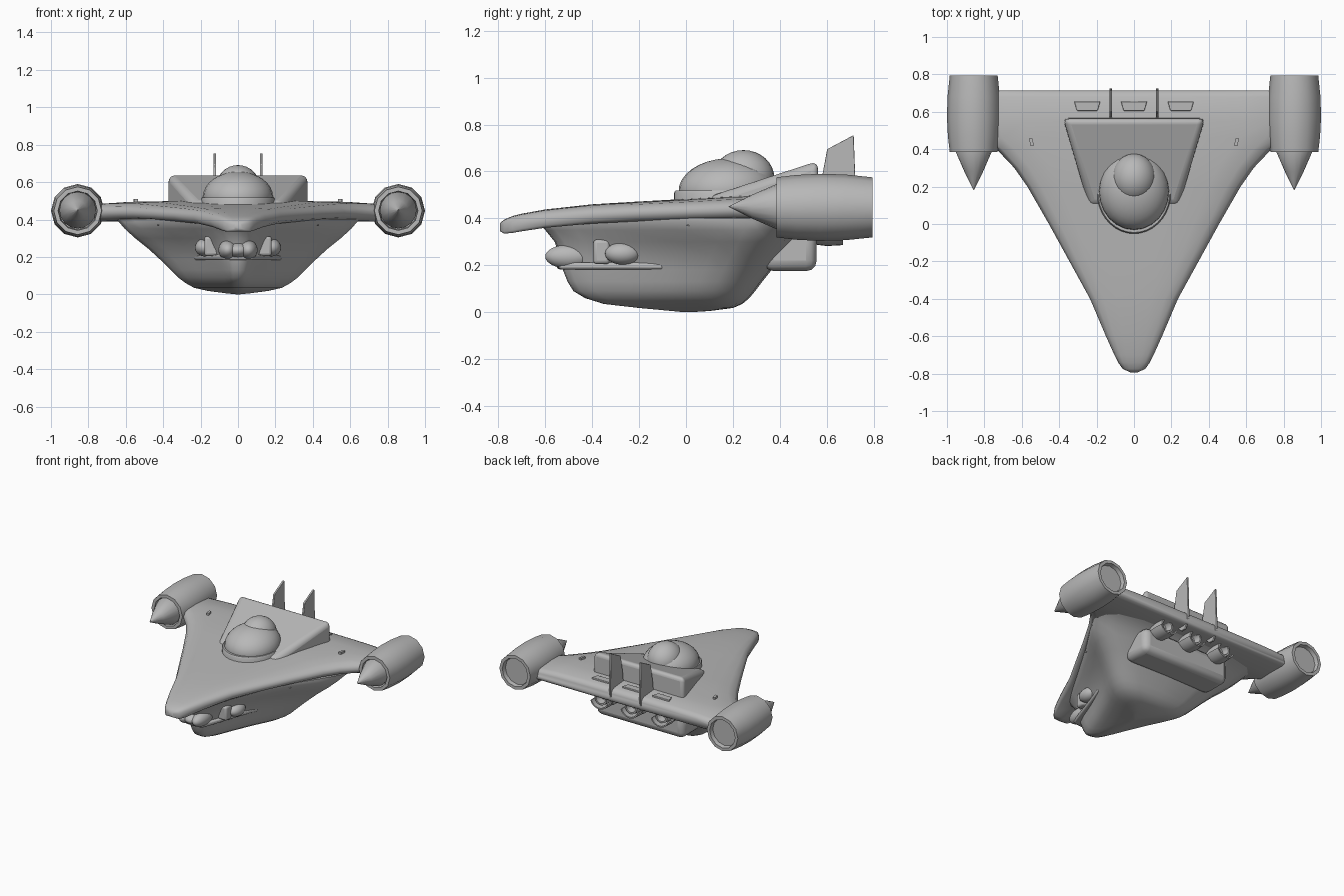
import bpy, bmesh, math
from mathutils import Matrix

if "Cube" in bpy.data.objects:
    bpy.data.objects.remove(bpy.data.objects["Cube"])

grey = bpy.data.materials.new("hull grey")
grey.diffuse_color = (0.48, 0.48, 0.48, 1)
grey.use_nodes = True
grey.node_tree.nodes["Principled BSDF"].inputs["Base Color"].default_value = grey.diffuse_color


def finish(name, bm, angle=35, bevel=0, segments=3):
    bmesh.ops.remove_doubles(bm, verts=bm.verts, dist=1e-5)
    bmesh.ops.recalc_face_normals(bm, faces=bm.faces)
    me = bpy.data.meshes.new(name)
    bm.to_mesh(me)
    bm.free()
    ob = bpy.data.objects.new(name, me)
    bpy.context.collection.objects.link(ob)
    me.materials.append(grey)
    if bevel:
        m = ob.modifiers.new("bevel", 'BEVEL')
        m.width, m.segments = bevel, segments
    bpy.ops.object.select_all(action='DESELECT')
    ob.select_set(True)
    bpy.context.view_layer.objects.active = ob
    bpy.ops.object.shade_smooth_by_angle(angle=math.radians(angle))
    return ob


def loft(name, rings, angle=35, caps=True):
    """Skin a list of equally long closed rings."""
    bm = bmesh.new()
    vs = [[bm.verts.new(p) for p in r] for r in rings]
    n = len(vs[0])
    for a, b in zip(vs, vs[1:]):
        for i in range(n):
            j = (i + 1) % n
            bm.faces.new((a[i], a[j], b[j], b[i]))
    if caps:
        bm.faces.new(vs[0])
        bm.faces.new(vs[-1])
    return finish(name, bm, angle)


def mirrored(half):
    """Close a half outline, whose end points lie on the centre line."""
    return half + [(-x, y) for x, y in half[-2:0:-1]]


def lathe(name, profile, x, z, sides, angle=35):
    """Turn (radius, y) points about an axis along y."""
    rings = [[(x + r * math.cos(2 * math.pi * i / sides), y,
               z + r * math.sin(2 * math.pi * i / sides)) for i in range(sides)]
             for r, y in profile]
    return loft(name, rings, angle, False)


def solid(name, a, b, bevel=0, segments=3):
    """Join two matching outlines into a closed block."""
    bm = bmesh.new()
    a, b = [[bm.verts.new(p) for p in q] for q in (a, b)]
    bm.faces.new(a)
    bm.faces.new(b)
    for i in range(len(a)):
        j = (i + 1) % len(a)
        bm.faces.new((a[i], a[j], b[j], b[i]))
    return finish(name, bm, 35, bevel, segments)


def prism(name, outline, axis, lo, hi, bevel=0):
    """Extrude a 2D outline along x (outline is y, z) or z (outline is x, y)."""
    put = (lambda p, h: (h, *p)) if axis == 'x' else (lambda p, h: (*p, h))
    return solid(name, [put(p, lo) for p in outline], [put(p, hi) for p in outline], bevel)


def ball(name, centre, radii, rot=0):
    bm = bmesh.new()
    bmesh.ops.create_uvsphere(bm, u_segments=24, v_segments=16, radius=1)
    bm.transform(Matrix.Translation(centre) @ Matrix.Rotation(rot, 4, 'X')
                 @ Matrix.Diagonal((*radii, 1)))
    return finish(name, bm)


def box(name, lo, hi, bevel=0):
    o = [(lo[0], lo[1]), (hi[0], lo[1]), (hi[0], hi[1]), (lo[0], hi[1])]
    return prism(name, o, 'z', lo[2], hi[2], bevel)


# Delta deck: cross-sections along y as (y, half width, top, bottom)
stations = [(-.793, .02, .38, .345), (-.775, .06, .395, .335), (-.74, .085, .41, .338),
            (-.70, .105, .42, .345), (-.6, .15, .438, .36), (-.4, .235, .46, .378),
            (-.2, .345, .472, .388), (0, .455, .483, .392), (.2, .57, .495, .395),
            (.3, .64, .50, .395), (.4, .735, .50, .393), (.46, .81, .50, .39),
            (.55, .83, .50, .39), (.68, .83, .488, .39), (.705, .83, .475, .395),
            (.715, .83, .455, .405)]
section = mirrored([(0, 1), (.4, .99), (.7, .95), (.87, .86), (.96, .7), (1, .45),
                    (.97, .15), (.9, 0), (0, 0)])
loft("deck", [[(u * w, y, b + v * (t - b)) for u, v in section]
              for y, w, t, b in stations], 70)

# Belly hull: stacked rounded triangles as (z, front y, back y, half width)
levels = [(.402, -.63, .60, .655), (.385, -.635, .56, .635), (.35, -.60, .50, .605),
          (.30, -.56, .46, .55), (.24, -.54, .41, .475), (.18, -.525, .365, .41),
          (.13, -.505, .325, .36), (.09, -.48, .295, .32), (.06, -.43, .27, .28),
          (.035, -.35, .24, .235), (.018, -.2, .2, .16), (.005, -.06, .1, .06),
          (.0, -.01, .02, .01)]
outline = mirrored([(0, 0), (.08, .006), (.15, .04), (.24, .12), (.4, .28), (.65, .51),
                    (.86, .68), (.96, .77), (1, .83), (.98, .9), (.88, .955),
                    (.6, .99), (0, 1)])


def waist(t, z):
    """Pinch the flanks ahead of the widest point, most at middle height."""
    k = max(0, 1 - abs(z - .22) / .17)
    return 1 - .14 * k * math.sin(math.pi * min(1, t / .8))


loft("belly_hull", [[(u * w * waist(t, z), f + t * (b - f), z) for u, t in outline]
                    for z, f, b, w in levels], 50)

# Mouth: shelf and lobed snout
prism("mouth_shelf", mirrored([(0, -.55), (.08, -.54), (.12, -.43), (.18, -.25),
                               (.235, -.1), (.18, -.08), (0, -.08)]), 'z', .183, .212, .01)
ball("snout", (0, -.49, .235), (.07, .105, .045))

# Cabin wedge: rising block with rounded edges
solid("cabin_block",
      [(-.245, .09, .43), (.245, .09, .43), (.382, .568, .43), (-.382, .568, .43)],
      [(-.235, .1, .494), (.235, .1, .494), (.378, .562, .644), (-.378, .562, .644)], .05, 4)

# Cockpit: oval collar, canopy and upper bubble
loft("canopy_collar", [[(r * .198 * math.cos(k * math.pi / 18),
                         .17 + r * .222 * math.sin(k * math.pi / 18), z)
                        for k in range(36)]
                       for r, z in ((1, .45), (1, .508), (.97, .518), (.9, .518))])
ball("canopy", (0, .175, .522), (.187, .207, .134), .05)
ball("canopy_bubble", (0, .245, .572), (.118, .132, .119))

# Rear undercarriage box and three engines with scoops and roof vents
box("rear_box", (-.365, .33, .175), (.365, .557, .36), .045)
arc = [math.radians(200 + 14 * i) for i in range(11)]
for x in (-.25, 0, .25):
    lathe("engine", [(.04, .45), (.05, .5), (.055, .6), (.05, .65), (.038, .65),
                     (.032, .6), (.001, .6)], x, .36, 20)
    curve = [(r * math.cos(a), r * math.sin(a))
             for r, aa in ((.08, arc), (.07, arc[::-1])) for a in aa]
    loft("engine_scoop", [[(x + s * u, y, .362 + s * v) for u, v in curve]
                          for y, s in ((.54, .9), (.6, 1), (.67, .95))])
    prism("roof_vent", [(x - .07, .655), (x - .055, .605), (x + .055, .605),
                        (x + .07, .655)], 'z', .46, .502, .004)

for s in (-1, 1):
    # Wing-tip nacelle: open barrel, with a spike in front
    lathe("nacelle", [(.001, .45), (.1, .45), (.105, .385), (.128, .385), (.138, .47),
                      (.143, .57), (.14, .68), (.128, .795), (.105, .795), (.1, .765),
                      (.001, .765)], s * .857, .447, 12, 40)
    lathe("nacelle_spike", [(.001, .182), (.05, .28), (.098, .39), (.09, .45)],
          s * .857, .45, 16)
    # Tail fin
    prism("tail_fin", [(.565, .45), (.575, .55), (.602, .695), (.715, .755), (.72, .62),
                       (.725, .45), (.69, .36), (.65, .36)],
          'x', s * .124 - .007, s * .124 + .007, .003)
    # Snout lobe, gun mount and gun pod
    ball("snout_lobe", (s * .055, -.495, .237), (.05, .105, .052))
    box("gun_mount", (min(s * .1, s * .18), -.395, .205),
        (max(s * .1, s * .18), -.325, .31), .015)
    ball("gun_pod", (s * .18, -.27, .25), (.05, .075, .047))
    # Under-deck finlet and small deck vent
    prism("finlet", [(0, .37), (.06, .395), (.09, .357)], 'x', s * .41 - .02, s * .41 + .02)
    prism("deck_vent", [(s * .535, .42), (s * .555, .42), (s * .56, .46), (s * .545, .46)],
          'z', .47, .51)
